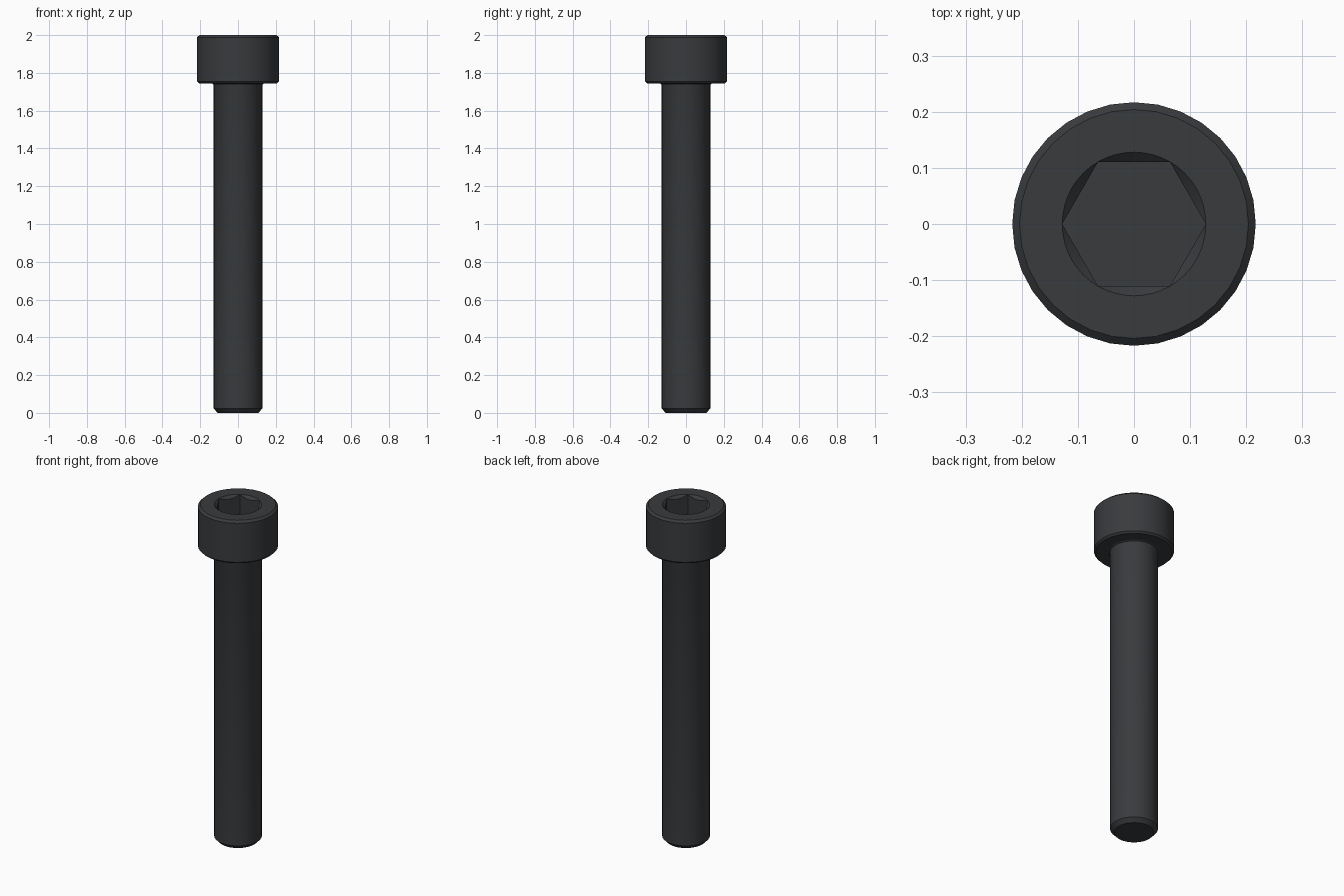
import bpy, bmesh
from math import cos, sin, pi, radians

if "Cube" in bpy.data.objects:
    bpy.data.objects.remove(bpy.data.objects["Cube"])

SIDES = 32          # sides of head and shank
HEX_STEPS = 48      # steps round the socket (multiple of 6)
R_HEX = 0.128       # socket corner radius
TOP, FLOOR = 2.0, 1.87

bm = bmesh.new()


def ring(n, radius, height):
    """Closed ring of vertices; radius and height are functions of the angle."""
    verts = []
    for i in range(n):
        a = 2 * pi * i / n
        r = radius(a)
        verts.append(bm.verts.new((r * cos(a), r * sin(a), height(r))))
    return verts


def skin(a, b):
    n = len(a)
    for i in range(n):
        j = (i + 1) % n
        bm.faces.new((a[i], a[j], b[j], b[i]))


def hex_radius(a):
    return R_HEX * cos(pi / 6) / cos(a % (pi / 3) - pi / 6)


# Outer body: chamfered tip, shank, small fillet, chamfered head
profile = [(0.107, 0), (0.129, 0.023), (0.129, 1.733), (0.132, 1.741),
           (0.139, 1.745), (0.207, 1.745), (0.217, 1.755), (0.217, 1.988), (0.204, TOP)]
body = [ring(SIDES, lambda a, r=r: r, lambda _, z=z: z) for r, z in profile]
for lower, upper in zip(body, body[1:]):
    skin(lower, upper)
bm.faces.new(body[0][::-1])

# Hex socket: round countersink, scalloped where it meets the six walls
mouth = ring(HEX_STEPS, lambda a: R_HEX, lambda r: TOP)
scallop = ring(HEX_STEPS, hex_radius, lambda r: TOP - 0.001 - (R_HEX - r) * 0.9)
floor = ring(HEX_STEPS, hex_radius, lambda r: FLOOR)
skin(mouth, scallop)
skin(scallop, floor)
bm.faces.new(floor)

# Flat top face between head rim and socket mouth
rim_edges = [bm.edges.get((loop[i], loop[i - 1]))
             for loop in (body[-1], mouth) for i in range(len(loop))]
bmesh.ops.triangle_fill(bm, edges=rim_edges, use_beauty=True, normal=(0, 0, 1))
bmesh.ops.recalc_face_normals(bm, faces=bm.faces[:])

mesh = bpy.data.meshes.new("socket_cap_screw")
bm.to_mesh(mesh)
bm.free()
screw = bpy.data.objects.new("socket_cap_screw", mesh)
bpy.context.collection.objects.link(screw)

# Black oxide finish
mat = bpy.data.materials.new("black_steel")
mat.diffuse_color = (0.04, 0.043, 0.047, 1)
mat.use_nodes = True
mat.node_tree.nodes["Principled BSDF"].inputs["Base Color"].default_value = mat.diffuse_color
mesh.materials.append(mat)

# Smooth round faces, sharp chamfers
bpy.context.view_layer.objects.active = screw
screw.select_set(True)
bpy.ops.object.shade_smooth_by_angle(angle=radians(25))
